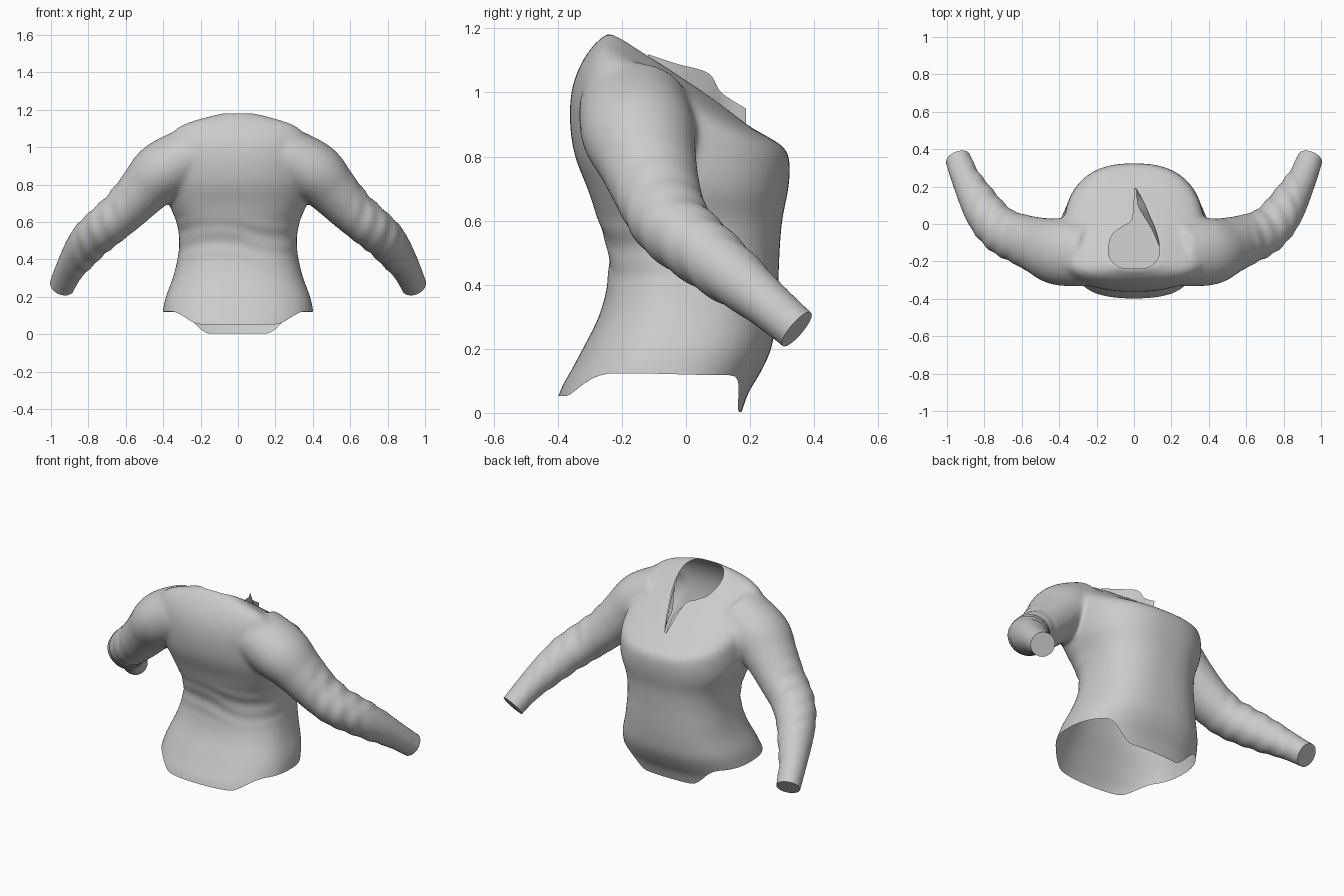
import bpy, bmesh, math
from mathutils import Vector

if "Cube" in bpy.data.objects:
    bpy.data.objects.remove(bpy.data.objects["Cube"])


def material(name, colour):
    m = bpy.data.materials.new(name)
    m.diffuse_color = (*colour, 1)
    m.use_nodes = True
    m.node_tree.nodes["Principled BSDF"].inputs["Base Color"].default_value = m.diffuse_color
    return m


FABRIC = material("light_grey_fabric", (0.6, 0.6, 0.6))
CUT = material("cut_marker", (0.6, 0.6, 0.6))


def make_object(name, bm, mat):
    bmesh.ops.recalc_face_normals(bm, faces=bm.faces)
    me = bpy.data.meshes.new(name)
    bm.to_mesh(me)
    bm.free()
    me.materials.append(mat)
    ob = bpy.data.objects.new(name, me)
    bpy.context.collection.objects.link(ob)
    return ob


def spline(keys, steps):
    """Catmull-Rom resampling of tuples of any length."""
    out = []
    for i in range(len(keys) - 1):
        k = [Vector(keys[min(max(j, 0), len(keys) - 1)]) for j in range(i - 1, i + 3)]
        for s in range(steps):
            t = s / steps
            out.append(0.5 * (2 * k[1] + (k[2] - k[0]) * t
                              + (2 * k[0] - 5 * k[1] + 4 * k[2] - k[3]) * t * t
                              + (3 * k[1] - k[0] - 3 * k[2] + k[3]) * t ** 3))
    return out + [Vector(keys[-1])]


def loft(bm, rings):
    rows = [[bm.verts.new(p) for p in r] for r in rings]
    n = len(rows[0])
    for a, b in zip(rows, rows[1:]):
        for i in range(n):
            bm.faces.new((a[i], a[(i + 1) % n], b[(i + 1) % n], b[i]))
    bm.faces.new(rows[0][::-1])
    bm.faces.new(rows[-1])


def apply_mod(ob, kind, **settings):
    mod = ob.modifiers.new(kind, kind)
    for k, v in settings.items():
        setattr(mod, k, v)
    bpy.context.view_layer.objects.active = ob
    bpy.ops.object.modifier_apply(modifier=mod.name)


def smoothstep(a, b, x):
    t = min(max((x - a) / (b - a), 0), 1)
    return t * t * (3 - 2 * t)


# Torso rings: back y, back z, front y, front z, half width, y of widest point
TORSO = [
    (-.44, -.10, .14, -.10, .41, -.08),
    (-.392, .06, .185, .05, .405, -.08),
    (-.355, .13, .225, .12, .398, -.08),
    (-.318, .2, .262, .2, .382, -.06),
    (-.268, .3, .278, .3, .345, -.03),
    (-.242, .4, .284, .4, .320, 0),
    (-.238, .5, .288, .5, .310, 0),
    (-.270, .6, .296, .6, .325, -.02),
    (-.303, .7, .312, .68, .362, -.05),
    (-.342, .8, .32, .74, .377, -.08),
    (-.358, .9, .318, .80, .38, -.11),
    (-.354, 1.0, .298, .83, .385, -.15),
    (-.328, 1.08, .25, .86, .38, -.18),
    (-.29, 1.14, .19, .895, .325, -.19),
    (-.258, 1.17, .1, .965, .215, -.185),
    (-.238, 1.187, 0, 1.035, .14, -.17),
]


def torso_ring(k, n=72):
    yb, zb, yf, zf, w, yc = k
    pts = []
    for i in range(n):
        a = 2 * math.pi * i / n
        c, s = math.cos(a), math.sin(a)
        e = 2 / (2.5 - .4 * smoothstep(.95, 1.12, zb) if s > 0 else 2.4)
        x = w * math.copysign(abs(c) ** e, c)
        y = yc + (yf - yc if s > 0 else yc - yb) * math.copysign(abs(s) ** e, s)
        pts.append((x, y, zb + (zf - zb) * (y - yb) / (yf - yb)))
    return pts


# Sleeve centre line: x, y, z, radius
SLEEVE = [
    (.24, -.165, .965, .148), (.40, -.148, .873, .157), (.5, -.118, .775, .135),
    (.6, -.083, .67, .118), (.7, -.040, .583, .111), (.78, .04, .513, .105),
    (.84, .135, .437, .094), (.9, .245, .347, .075), (.94, .345, .262, .067),
    (.965, .42, .20, .067),
]


def sleeve_rings(side, n=40):
    path = spline(SLEEVE, 5)
    rings = []
    for i, p in enumerate(path):
        d = (path[min(i + 1, len(path) - 1)] - path[max(i - 1, 0)]).to_3d().normalized()
        flat = Vector((0, 0, 1)).cross(d).normalized()
        up = d.cross(flat)
        wide = 1 + .12 * (1 - smoothstep(.6, .9, p[0]))
        ring = []
        for j in range(n):
            a = 2 * math.pi * j / n
            q = p.to_3d() + p[3] * (wide * math.cos(a) * flat + math.sin(a) * up)
            ring.append((side * q.x, q.y, q.z))
        rings.append(ring)
    return rings


# Shirt body: torso and both sleeves fused into one skin
bm = bmesh.new()
loft(bm, [torso_ring(k) for k in spline(TORSO, 4)])
for side in (-1, 1):
    loft(bm, sleeve_rings(side))
shirt = make_object("shirt", bm, FABRIC)
apply_mod(shirt, 'REMESH', mode='VOXEL', voxel_size=0.012)
apply_mod(shirt, 'SMOOTH', factor=0.5, iterations=22)

# Soft cloth folds at the back of the waist and along the sleeves
normals = [v.normal.copy() for v in shirt.data.vertices]
for v, nrm in zip(shirt.data.vertices, normals):
    x, y, z = v.co
    ax = abs(x)
    back = 1 - smoothstep(-.12, .05, y)
    waist = smoothstep(.36, .45, z) * (1 - smoothstep(.55, .66, z)) * back * (ax < .36)
    arm = smoothstep(.55, .7, ax) * (1 - smoothstep(.84, .9, ax))
    fold = .002 * waist * math.sin(62 * z + 9 * ax + 2 * math.sin(9 * x))
    fold += .003 * arm * math.sin(60 * ax - 18 * z + 26 * y) * math.cos(14 * (z + y))
    v.co += nrm * (fold + .004)
shirt.data.materials.clear()
shirt.data.materials.append(FABRIC)

cutters = []

# Hem cutter: dips lower at the front and back tails
bm = bmesh.new()
bmesh.ops.create_grid(bm, x_segments=48, y_segments=24, size=.6)
for v in bm.verts:
    ax = abs(v.co.x)
    front = .003 + .115 * smoothstep(.15, .32, ax)
    rear = .053 + .07 * smoothstep(.2, .36, ax)
    v.co.z = rear + (front - rear) * smoothstep(-.15, .1, v.co.y)
ext = bmesh.ops.extrude_face_region(bm, geom=bm.faces[:])
for v in ext["geom"]:
    if isinstance(v, bmesh.types.BMVert):
        v.co.z = -.4
cutters.append(make_object("hem_cutter", bm, CUT))

# Neck cutter: round opening running into a front slit
NECK = [(.003, .19), (-.008, .03), (-.06, -.012), (-.11, -.05), (-.135, -.11),
        (-.13, -.18), (-.08, -.23), (0, -.237), (.08, -.23), (.13, -.18),
        (.135, -.11), (.115, -.03), (.085, .04), (.05, .12), (.015, .185)]
NECK = [(p.x, p.y) for p in spline(NECK, 4)]
bm = bmesh.new()
base = bm.faces.new([bm.verts.new((x, y, .82)) for x, y in NECK])
ext = bmesh.ops.extrude_face_region(bm, geom=[base])
for v in ext["geom"]:
    if isinstance(v, bmesh.types.BMVert):
        v.co.z = 1.5
cutters.append(make_object("neck_cutter", bm, CUT))

# Cuff cutters: blocks that leave flat closed sleeve ends
for side, label in ((-1, "left"), (1, "right")):
    d = Vector((side * .04, .10, -.085)).normalized()
    bm = bmesh.new()
    bmesh.ops.create_cube(bm, size=.3)
    ob = make_object(label + "_cuff_cutter", bm, FABRIC)
    ob.rotation_euler = d.to_track_quat('Z', 'Y').to_euler()
    ob.location = Vector((side * .94, .348, .264)) + d * .15
    cutters.append(ob)

bpy.context.view_layer.update()
for c in cutters:
    apply_mod(shirt, 'BOOLEAN', operation='DIFFERENCE', object=c,
              solver='EXACT', material_mode='TRANSFER')

# Remove the cut walls so hem and neck are open
marker = [i for i, m in enumerate(shirt.data.materials) if m == CUT]
bm = bmesh.new()
bm.from_mesh(shirt.data)
bmesh.ops.delete(bm, geom=[f for f in bm.faces if f.material_index in marker],
                 context='FACES')
for f in bm.faces:
    f.material_index = 0
    f.smooth = True
for e in bm.edges:
    if len(e.link_faces) == 2 and e.calc_face_angle(0) > .7:
        e.smooth = False
bm.to_mesh(shirt.data)
bm.free()
shirt.data.materials.clear()
shirt.data.materials.append(FABRIC)
for c in cutters:
    bpy.data.objects.remove(c)
bpy.data.materials.remove(CUT)

# Inner panel closing the view down through the neck
bm = bmesh.new()
bm.faces.new([bm.verts.new((x, y, .88 - .1 * y)) for x, y in NECK])
make_object("neck_inner_panel", bm, FABRIC)

# Lapel: flap standing up along one side of the neck slit
LOW = [(.136, -.11, 1.09), (.116, -.03, 1.03), (.086, .04, .985),
       (.051, .12, .935), (.015, .187, .89)]
HIGH = [(.134, -.12, 1.12), (.095, -.03, 1.09), (.035, .07, 1.06),
        (.018, .11, 1.0), (.012, .187, .95)]
bm = bmesh.new()
rows = [[bm.verts.new(p) for p in spline(r, 5)] for r in (LOW, HIGH)]
for i in range(len(rows[0]) - 1):
    f = bm.faces.new((rows[0][i], rows[0][i + 1], rows[1][i + 1], rows[1][i]))
    f.smooth = True
make_object("lapel", bm, FABRIC)
